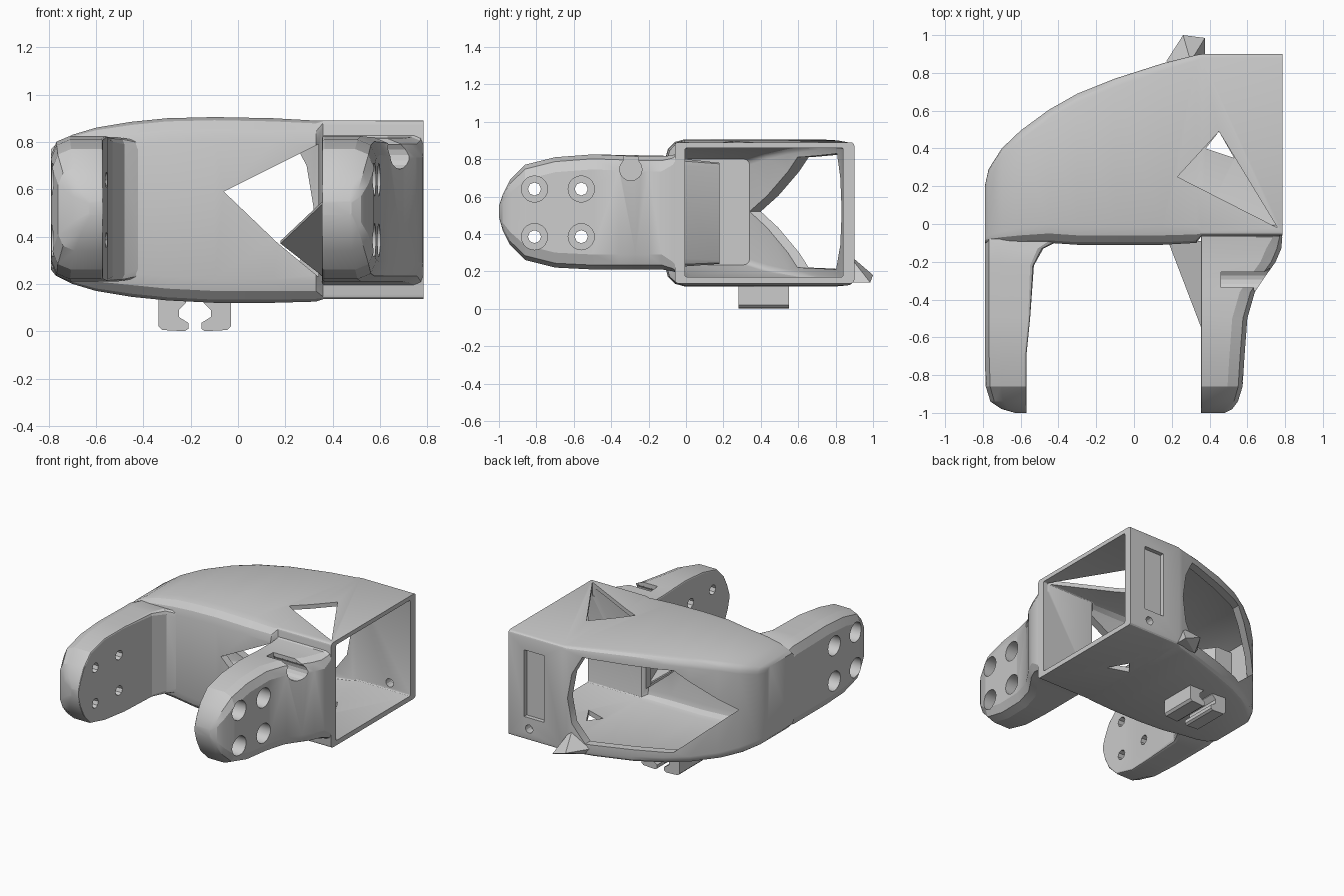
import bpy, bmesh, math
from mathutils import Vector

if "Cube" in bpy.data.objects:
    bpy.data.objects.remove(bpy.data.objects["Cube"])


def place(axis, t, a, b):
    return {'x': (t, a, b), 'y': (a, t, b), 'z': (a, b, t)}[axis]


def finish(bm, name):
    bmesh.ops.recalc_face_normals(bm, faces=bm.faces)
    me = bpy.data.meshes.new(name)
    bm.to_mesh(me)
    bm.free()
    ob = bpy.data.objects.new(name, me)
    bpy.context.collection.objects.link(ob)
    return ob


def loft(name, axis, stations, seg=3):
    """Skin rounded rectangles (t, a0, a1, b0, b1, r_low, r_high) along an axis."""
    bm = bmesh.new()
    rings = []
    for t, a0, a1, b0, b1, rl, rh in stations:
        ring = []
        for a, b, r, start in ((a1 - rh, b1 - rh, rh, 0), (a0 + rl, b1 - rl, rl, 90),
                               (a0 + rl, b0 + rl, rl, 180), (a1 - rh, b0 + rh, rh, 270)):
            for i in range(seg + 1):
                g = math.radians(start + 90 * i / seg)
                ring.append(bm.verts.new(place(axis, t, a + r * math.cos(g), b + r * math.sin(g))))
        rings.append(ring)
    for p, q in zip(rings, rings[1:]):
        for i in range(len(p)):
            j = (i + 1) % len(p)
            bm.faces.new((p[i], p[j], q[j], q[i]))
    bm.faces.new(rings[0])
    bm.faces.new(rings[-1])
    return finish(bm, name)


def prism(name, axis, pts, lo, hi):
    bm = bmesh.new()
    ends = [[bm.verts.new(place(axis, t, a, b)) for a, b in pts] for t in (lo, hi)]
    for e in ends:
        bm.faces.new(e)
    for i in range(len(pts)):
        j = (i + 1) % len(pts)
        bm.faces.new((ends[0][i], ends[0][j], ends[1][j], ends[1][i]))
    return finish(bm, name)


def hull(name, pts):
    bm = bmesh.new()
    for p in pts:
        bm.verts.new(p)
    bmesh.ops.convex_hull(bm, input=bm.verts)
    return finish(bm, name)


def circle(a, b, r, n=20):
    return [(a + r * math.cos(2 * math.pi * i / n), b + r * math.sin(2 * math.pi * i / n)) for i in range(n)]


def rect(a0, a1, b0, b1):
    return [(a0, b0), (a1, b0), (a1, b1), (a0, b1)]


def cut(ob, axis, pts, lo, hi):
    c = prism("cutter", axis, pts, lo, hi)
    c.hide_render = True
    m = ob.modifiers.new("cut", 'BOOLEAN')
    m.operation, m.solver, m.object = 'DIFFERENCE', 'EXACT', c
    bpy.context.view_layer.objects.active = ob
    bpy.ops.object.modifier_apply(modifier=m.name)
    bpy.data.objects.remove(c)


def smooth(ob, angle=28):
    bpy.ops.object.select_all(action='DESELECT')
    ob.select_set(True)
    bpy.context.view_layer.objects.active = ob
    bpy.ops.object.shade_smooth_by_angle(angle=math.radians(angle))


# hollow housing: outer skin left to right, then inner skin back to the left
outer = [(-.79, -.10, .20, .26, .77, .03, .03), (-.77, -.10, .29, .235, .79, .04, .04),
         (-.70, -.10, .40, .20, .83, .06, .05), (-.60, -.10, .495, .17, .86, .08, .05),
         (-.45, -.10, .605, .145, .885, .10, .05), (-.30, -.11, .69, .13, .90, .10, .05),
         (-.10, -.11, .77, .12, .905, .10, .045), (.15, -.11, .85, .12, .90, .10, .04),
         (.33, -.10, .895, .125, .89, .09, .03), (.36, -.06, .90, .135, .89, .02, .02),
         (.785, -.06, .90, .135, .89, .02, .02)]
inner = [(x, a + .055, b - .06, c + .035, d - .03, max(r - .03, .01), max(s - .02, .01))
         for x, a, b, c, d, r, s in outer[:1:-1]]
housing = loft("housing", 'x', outer + inner)

# large rear opening narrowing to a point
cut(housing, 'y', [(-.70, .52), (-.36, .81), (.22, .83), (.29, .70), (.32, .52),
                   (.29, .34), (.20, .21), (-.36, .22)], .22, 1.1)
# front opening and triangular top and bottom openings
cut(housing, 'y', [(-.06, .59), (.34, .79), (.34, .23), (.17, .37)], -.2, .05)
cut(housing, 'z', [(.23, .25), (.45, .49), (.76, -.02)], .8, 1.0)
cut(housing, 'z', [(.38, .40), (.45, .49), (.53, .35)], .05, .3)
# rear panel recess and screw hole
cut(housing, 'y', rect(.50, .66, .30, .78), .87, 1.0)
cut(housing, 'y', circle(.62, .22, .03, 12), .8, 1.0)
smooth(housing)

# left arm, rounded on the outside and flat on the inside
left_arm = loft("left_arm", 'y', [
    (.18, -.785, -.56, .24, .78, .06, .02), (-.09, -.79, -.40, .22, .81, .08, .05),
    (-.13, -.79, -.48, .21, .82, .08, .03), (-.22, -.79, -.53, .21, .82, .08, .02),
    (-.50, -.79, -.55, .21, .825, .08, .01), (-.70, -.79, -.57, .22, .81, .08, .01),
    (-.86, -.785, -.57, .26, .77, .08, .01), (-.94, -.76, -.57, .34, .69, .07, .01),
    (-.98, -.70, -.57, .42, .61, .04, .01), (-1.0, -.63, -.57, .49, .55, .01, .01)], 2)

# right arm flaring out towards the housing
right_arm = loft("right_arm", 'y', [
    (-.03, .355, .782, .18, .85, .01, .02), (-.07, .355, .785, .20, .82, .01, .05),
    (-.13, .355, .78, .21, .815, .01, .08), (-.20, .355, .75, .21, .815, .01, .08),
    (-.27, .355, .70, .21, .815, .01, .08), (-.36, .355, .64, .21, .82, .01, .08),
    (-.50, .355, .60, .21, .825, .01, .08), (-.70, .355, .585, .22, .81, .01, .08),
    (-.86, .355, .575, .26, .77, .01, .08), (-.94, .355, .55, .34, .69, .01, .07),
    (-.98, .355, .52, .42, .61, .01, .04), (-1.0, .355, .48, .49, .55, .01, .01)], 2)

# four screw holes in each arm: wide outer bore, narrow through bore
for y in (-.81, -.56):
    for z in (.64, .385):
        cut(left_arm, 'x', circle(y, z, .07), -1, -.66)
        cut(right_arm, 'x', circle(y, z, .07), .45, 1)
        for arm, lo, hi in ((left_arm, -.7, -.4), (right_arm, .2, .5)):
            cut(arm, 'x', circle(y, z, .035, 8), lo, hi)

# keyhole cable notch in the top of the right arm
cut(right_arm, 'x', circle(-.295, .745, .06, 16), .46, .9)
cut(right_arm, 'x', rect(-.335, -.255, .75, .95), .46, .9)
for arm in (left_arm, right_arm):
    smooth(arm, 20)

# pair of snap clip prongs under the housing
prong = [(-.335, .02), (-.32, .005), (-.225, 0), (-.21, .01), (-.21, .035), (-.25, .06),
         (-.25, .09), (-.22, .12), (-.22, .15), (-.335, .15)]
prism("clip_prong_left", 'y', prong, .28, .55)
prism("clip_prong_right", 'y', [(-.365 - x, z) for x, z in prong], .28, .55)

# pointed tab at the lower rear edge
hull("rear_tab", [(.20, .87, .14), (.26, 1.0, .18), (.375, .985, .14), (.375, .87, .14),
                  (.30, .86, .30), (.17, .86, .18)])
# thin web between the right arm and the housing front
hull("arm_web", [(x, y, z + d) for x, y, z in ((.18, -.09, .37), (.36, -.56, .54), (.36, -.09, .23))
                 for d in (0, .012)])
